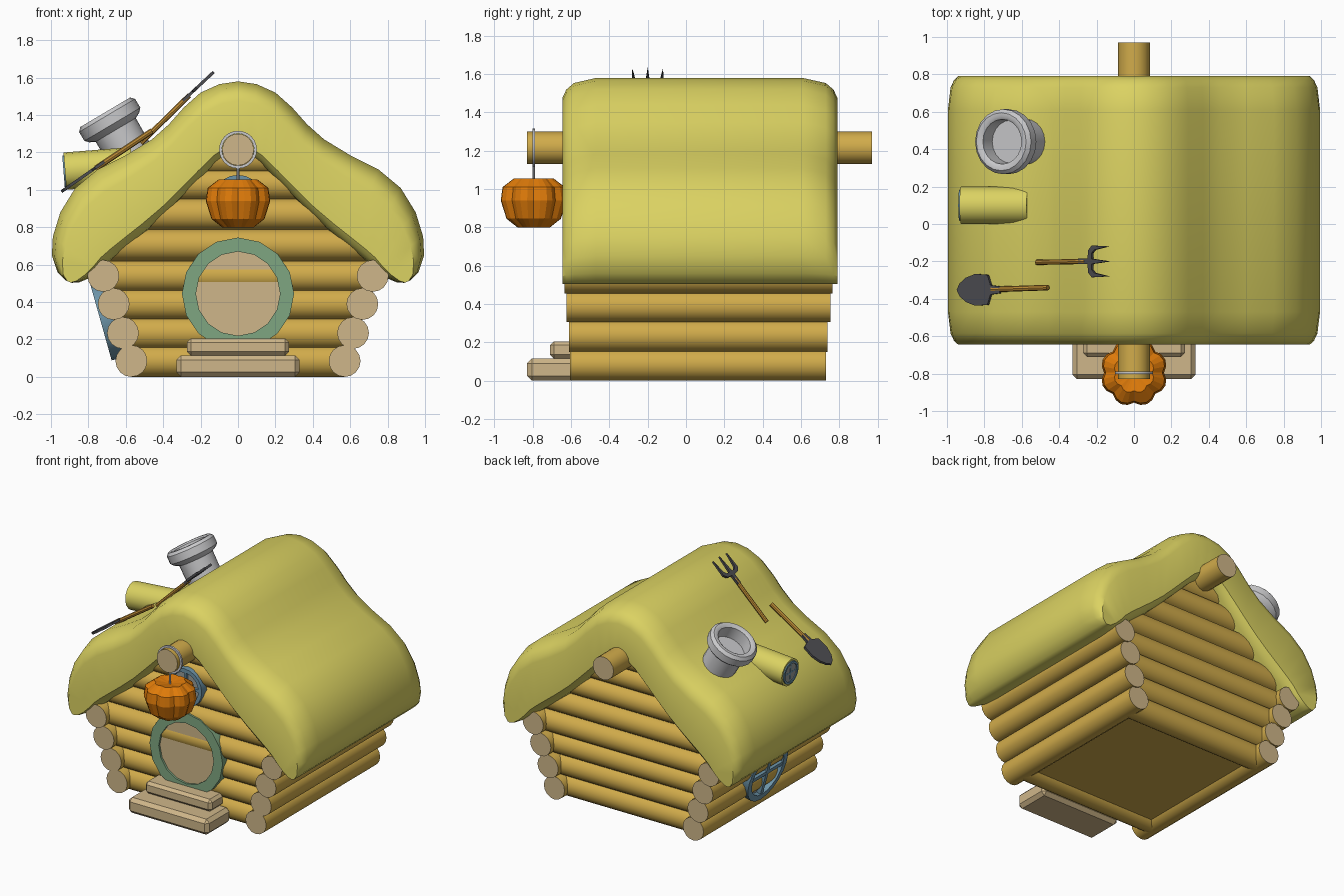
import bpy, bmesh, math
from mathutils import Vector, Matrix

if "Cube" in bpy.data.objects:
    bpy.data.objects.remove(bpy.data.objects["Cube"])
made = []


def material(name, *srgb):
    color = [(c / 255) ** 2.2 for c in srgb] + [1]
    m = bpy.data.materials.new(name)
    m.use_nodes = True
    m.diffuse_color = color
    m.node_tree.nodes["Principled BSDF"].inputs["Base Color"].default_value = color
    return m


THATCH = material("thatch yellow", 218, 209, 98)
LOG = material("log brown", 208, 170, 76)
CUT = material("cut wood", 206, 181, 136)
GREEN = material("door green", 126, 165, 128)
ORANGE = material("pumpkin orange", 222, 122, 18)
STONE = material("pale grey", 200, 200, 202)
IRON = material("dark iron", 78, 78, 82)
BLUE = material("window blue", 108, 146, 166)
GLASS = material("glass grey", 150, 154, 150)
HANDLE = material("handle brown", 188, 138, 56)


def finish(name, bm, mats, matrix=None, smooth=True):
    bmesh.ops.remove_doubles(bm, verts=bm.verts, dist=0.0001)
    bmesh.ops.recalc_face_normals(bm, faces=bm.faces)
    mesh = bpy.data.meshes.new(name)
    bm.to_mesh(mesh)
    bm.free()
    for m in mats:
        mesh.materials.append(m)
    ob = bpy.data.objects.new(name, mesh)
    bpy.context.collection.objects.link(ob)
    if matrix:
        ob.matrix_world = matrix
    if smooth:
        made.append(ob)
    return ob


def place(origin, axis):
    turn = Vector(axis).to_track_quat("Z", "Y").to_matrix().to_4x4()
    return Matrix.Translation(origin) @ turn


def lathe(name, profile, mats, origin, axis=(0, 0, 1), segs=16, slots=None, lobes=0, smooth=True):
    """Spin (radius, height) points around an axis."""
    bm = bmesh.new()
    rings = []
    for r, h in profile:
        ring = []
        for k in range(segs):
            a = 2 * math.pi * k / segs
            f = 0.88 + 0.12 * abs(math.sin(a * lobes / 2)) if lobes else 1
            ring.append(bm.verts.new((r * f * math.cos(a), r * f * math.sin(a), h)))
        rings.append(ring)
    for i in range(len(rings) - 1):
        for k in range(segs):
            n = (k + 1) % segs
            face = bm.faces.new((rings[i][k], rings[i][n], rings[i + 1][n], rings[i + 1][k]))
            face.material_index = slots[i] if slots else 0
    return finish(name, bm, mats, place(origin, axis), smooth)


def rod(name, a, b, r, side, end=None, segs=16):
    a, b = Vector(a), Vector(b)
    n = (b - a).length
    return lathe(name, [(0, 0), (r, 0), (r, n), (0, n)], [side, end or side], a, b - a, segs, [1, 0, 1])


def box(name, lo, hi, mat, bevel=0.0, matrix=None):
    bm = bmesh.new()
    lo, hi = Vector(lo), Vector(hi)
    bmesh.ops.create_cube(bm, size=1, matrix=Matrix.Translation((lo + hi) / 2) @ Matrix.Diagonal((*(hi - lo), 1)))
    if bevel:
        bmesh.ops.bevel(bm, geom=bm.edges[:], offset=bevel, segments=1, affect="EDGES")
    return finish(name, bm, [mat], matrix, False)


def tool_head(name, half, origin, direction):
    """Thin plate, mirrored about its long axis, lying on the roof slope."""
    bm = bmesh.new()
    outline = half + [(u, -v) for u, v in reversed(half) if v]
    face = bm.faces.new([bm.verts.new((u, v, -0.008)) for u, v in outline])
    ext = bmesh.ops.extrude_face_region(bm, geom=[face])
    bmesh.ops.translate(bm, vec=(0, 0, 0.016), verts=[v for v in ext["geom"] if isinstance(v, bmesh.types.BMVert)])
    u = Vector(direction).normalized()
    v = Vector((0, 1, 0))
    turn = Matrix((u, v, u.cross(v))).transposed().to_4x4()
    finish(name, bm, [IRON], Matrix.Translation(origin) @ turn, False)


def round_window(name, origin, axis, r, depth):
    """Rim, glass disc and crossed bars."""
    inner, g = r * 0.8, -depth * 0.4
    lathe(name + "_rim", [(inner, -depth), (inner, 0), (r, 0), (r, -depth), (inner, -depth)], [BLUE], origin, axis, 20)
    lathe(name + "_glass", [(0, g), (inner, g)], [GLASS], origin, axis, 20)
    w = r * 0.07
    m = place(origin, axis)
    box(name + "_bar_upright", (-w, -inner, -depth), (w, inner, -0.004), BLUE, 0, m)
    box(name + "_bar_cross", (-inner, -w, -depth), (inner, w, -0.005), BLUE, 0, m)


# Thatched roof: paired outer and inner points of one half, swept along y
half = [((0, 1.58), (0, 1.2)), ((.1, 1.565), (.05, 1.18)), ((.2, 1.52), (.12, 1.13)),
        ((.29, 1.44), (.2, 1.05)), ((.37, 1.35), (.3, .95)), ((.46, 1.27), (.4, .85)),
        ((.6, 1.185), (.5, .76)), ((.75, 1.11), (.58, .69)), ((.87, 1.01), (.65, .635)),
        ((.95, .88), (.7, .6)), ((.99, .75), (.74, .565)), ((.995, .65), (.79, .53)),
        ((.965, .56), (.85, .505)), ((.92, .515), (.89, .503))]
pairs = [((-o[0], o[1]), (-i[0], i[1])) for o, i in reversed(half[1:])] + half
bm = bmesh.new()
rings = []
for y, f in ((-.645, .27), (-.625, .16), (-.585, .07), (-.47, 0), (.61, 0), (.73, .07), (.77, .16), (.79, .27)):
    outer, inner = [], []
    for o, i in pairs:
        o, i = Vector((o[0], y, o[1])), Vector((i[0], y, i[1]))
        outer.append(bm.verts.new(o.lerp(i, f)))
        inner.append(bm.verts.new(i.lerp(o, f * 0.5)))
    rings.append((outer, inner))
for (o1, i1), (o2, i2) in zip(rings, rings[1:]):
    a, b = o1 + i1[::-1], o2 + i2[::-1]
    for k in range(len(a)):
        n = (k + 1) % len(a)
        bm.faces.new((a[k], a[n], b[n], b[k]))
for o, i in (rings[0], rings[-1]):
    for k in range(len(o) - 1):
        bm.faces.new((o[k], o[k + 1], i[k + 1], i[k]))
finish("thatched_roof", bm, [THATCH])

# Log walls leaning outward, with gable logs above
R = 0.085
rows = [(.57, .085, -.605, .73), (.615, .235, -.61, .74), (.665, .39, -.625, .755), (.72, .54, -.635, .765)]
for x, z, front, back in rows:
    for side, s in (("right", -1), ("left", 1)):
        rod(side + "_wall_log", (s * x, front, z), (s * x, back, z), R, LOG, CUT)
    for side, y in (("front", front + 0.12), ("back", back - 0.12)):
        rod(side + "_wall_log", (-x, y, z), (x, y, z), R, LOG)
for x, z in ((.72, .705), (.56, .87), (.4, 1.03), (.2, 1.17)):
    for side, y in (("front", -.515), ("back", .645)):
        rod(side + "_gable_log", (-x, y, z), (x, y, z), R, LOG)
box("floor", (-.56, -.5, .04), (.56, .62, .07), LOG)
rod("ridge_beam", (0, -.83, 1.215), (0, .97, 1.215), R, LOG, CUT)

# Round door and steps
door = (0, -.608, .445)
lathe("door_frame", [(.225, -.1), (.225, 0), (.3, 0), (.3, -.1), (.225, -.1)], [GREEN], door, (0, -1, 0), 16)
lathe("door", [(0, -.015), (.228, -.015)], [CUT], door, (0, -1, 0), 16)
box("lower_step", (-.33, -.83, 0), (.33, -.55, .115), CUT, .025)
box("upper_step", (-.272, -.71, .115), (.272, -.55, .205), CUT, .02)

# Windows and dormer
round_window("gable_window", (0, -.625, .94), (0, -1, 0), .14, .06)
round_window("side_window", (-.735, .09, .3), (-.96, 0, -.27), .22, .09)
dormer_axis = Vector((-1, 0, -.08)).normalized()
dormer = Vector((-.925, .1, 1.1))
lathe("dormer", [(0, 0), (.1, 0), (.1, -.36), (0, -.36)], [THATCH], dormer, dormer_axis)
round_window("dormer_window", dormer + dormer_axis * .008, dormer_axis, .085, .015)

# Chimney
lathe("chimney", [(0, -.1), (.115, -.1), (.12, -.01), (.135, 0), (.155, 0), (.174, -.02), (.174, -.075),
                  (.155, -.095), (.125, -.11), (.12, -.35)], [STONE], (-.71, .44, 1.415), (-.51, 0, .86), 20)

# Hanging pumpkin
lathe("pumpkin", [(0, .83), (.09, .8), (.15, .845), (.182, .94), (.172, 1.01), (.11, 1.055), (0, 1.035)],
      [ORANGE], (0, -.795, 0), segs=32, lobes=8, smooth=False)
lathe("hanging_ring", [(.086, -.007), (.086, .007), (.101, .007), (.101, -.007), (.086, -.007)],
      [STONE], (0, -.795, 1.215), (0, -1, 0), 24)
rod("hanging_hook", (0, -.795, 1.03), (0, -.795, 1.12), .007, STONE, segs=8)

# Garden tools on the roof
rod("fork_handle", (-.52, -.205, 1.25), (-.26, -.2, 1.505), .014, HANDLE, segs=8)
tool_head("fork_head", [(-.02, .015), (.05, .015), (.055, .06), (.08, .085), (.2, .08), (.1, .062),
                        (.08, .045), (.078, .014), (.205, 0)], (-.28, -.2, 1.49), (.15, 0, .14))
rod("shovel_handle", (-.76, -.35, 1.115), (-.46, -.34, 1.315), .015, HANDLE, segs=8)
tool_head("shovel_blade", [(-.08, .018), (-.02, .025), (0, .08), (.08, .085), (.14, .065), (.18, .035),
                           (.2, 0)], (-.78, -.352, 1.105), (-.165, 0, -.115))

# Smooth shading with sharp edges kept
bpy.ops.object.select_all(action="DESELECT")
for ob in made:
    ob.select_set(True)
bpy.context.view_layer.objects.active = made[0]
bpy.ops.object.shade_smooth_by_angle(angle=math.radians(35))
